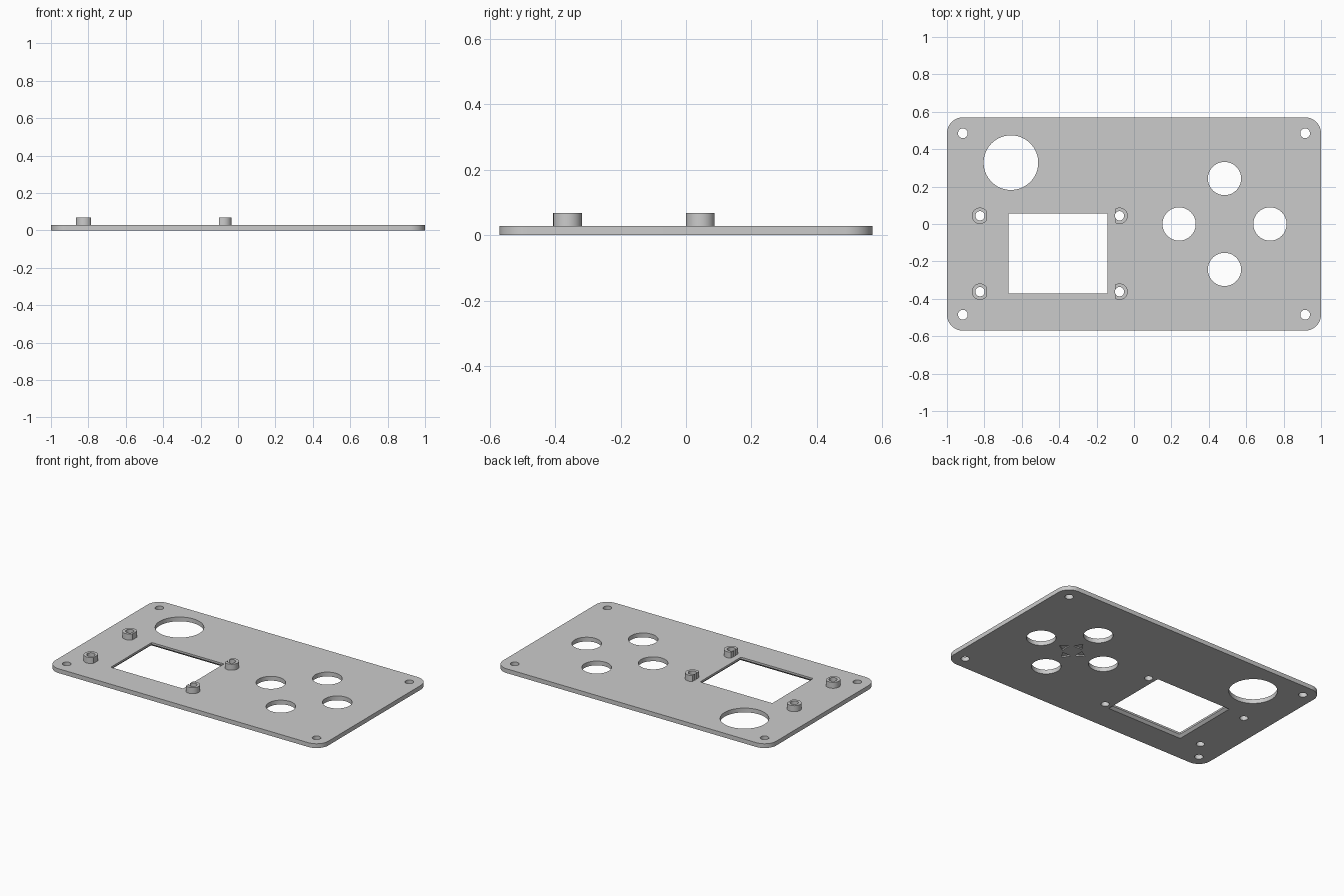
import bpy, bmesh, math
from math import sin, cos, pi

if "Cube" in bpy.data.objects:
    bpy.data.objects.remove(bpy.data.objects["Cube"])

PLATE_TOP, BOSS_TOP = 0.0285, 0.068

grey = bpy.data.materials.new("plain grey")
grey.use_nodes = True
grey.diffuse_color = (0.6, 0.6, 0.6, 1)
grey.node_tree.nodes["Principled BSDF"].inputs["Base Color"].default_value = (0.6, 0.6, 0.6, 1)


def circle(x, y, r, n=48):
    return [(x + r * cos(2 * pi * i / n), y + r * sin(2 * pi * i / n)) for i in range(n)]


def rounded_rect(x, y, hw, hh, r, n=10):
    pts = []
    for q, (sx, sy) in enumerate([(1, 1), (-1, 1), (-1, -1), (1, -1)]):
        for i in range(n + 1):
            a = (q + i / n) * pi / 2
            pts.append((x + sx * (hw - r) + r * cos(a), y + sy * (hh - r) + r * sin(a)))
    return pts


def loft(name, low, high, z0, z1):
    """Solid between two matching outlines."""
    bm = bmesh.new()
    a = [bm.verts.new((x, y, z0)) for x, y in low]
    b = [bm.verts.new((x, y, z1)) for x, y in high]
    bm.faces.new(a[::-1])
    bm.faces.new(b)
    for i in range(len(a)):
        j = (i + 1) % len(a)
        bm.faces.new((a[i], a[j], b[j], b[i]))
    mesh = bpy.data.meshes.new(name)
    bm.to_mesh(mesh)
    bm.free()
    mesh.materials.append(grey)
    obj = bpy.data.objects.new(name, mesh)
    bpy.context.collection.objects.link(obj)
    return obj


def activate(obj):
    bpy.ops.object.select_all(action='DESELECT')
    obj.select_set(True)
    bpy.context.view_layer.objects.active = obj


def cut(obj, low, high=None, z0=-0.05, z1=0.15):
    """Subtract a solid from obj, then discard the cutter."""
    cutter = loft("cutter", low, high or low, z0, z1)
    cutter.hide_render = True
    mod = obj.modifiers.new("cut", 'BOOLEAN')
    mod.operation, mod.solver, mod.object = 'DIFFERENCE', 'EXACT', cutter
    activate(obj)
    bpy.ops.object.modifier_apply(modifier=mod.name)
    bpy.data.objects.remove(cutter)


def smooth(obj):
    activate(obj)
    bpy.ops.object.shade_smooth_by_angle(angle=math.radians(30))


# Panel with rounded corners
outline = rounded_rect(0, 0, 1, 0.57, 0.085)
panel = loft("panel", outline, outline, 0, PLATE_TOP)

# Corner screw holes
for sx in (-1, 1):
    for sy in (-1, 1):
        cut(panel, circle(sx * 0.915, sy * 0.485, 0.026, 32))

# Large round opening and the cross of four button openings
cut(panel, circle(-0.658, 0.328, 0.146, 72))
PAD_X, PAD_R = 0.484, 0.243
directions = [(1, 0), (0, 1), (-1, 0), (0, -1)]
for dx, dy in directions:
    cut(panel, circle(PAD_X + dx * PAD_R, dy * PAD_R, 0.089))

# Display window, bevelled on the underside
wx, wy, hw, hh = -0.4065, -0.158, 0.2645, 0.214
cut(panel, rounded_rect(wx, wy, hw, hh, 0.006, 3))
flare = 0.025
cut(panel, rounded_rect(wx, wy, hw + flare, hh + flare, 0.006, 3),
    rounded_rect(wx, wy, hw, hh, 0.006, 3), -0.01, 0.016)

# Arrow marks engraved in the underside, pointing to each button
for dx, dy in directions:
    arrow = [(0.1, 0), (0.05, 0.032), (0.05, -0.032)]
    cut(panel, [(PAD_X + u * dx - v * dy, u * dy + v * dx) for u, v in arrow],
        None, -0.01, 0.008)

# Display mounting bosses, trimmed flat towards the window
for side, x, trim, sign in (("right", -0.8235, -0.787, 1), ("left", -0.0775, -0.102, -1)):
    for end, y in (("back", 0.044), ("front", -0.362)):
        ring = circle(x, y, 0.0437)
        boss = loft(f"{end}_{side}_boss", ring, ring, PLATE_TOP, BOSS_TOP)
        hole = circle(x, y, 0.025, 32)
        cut(boss, hole)
        cut(boss, rounded_rect(trim + sign * 0.05, y, 0.05, 0.08, 0.001, 1))
        cut(panel, hole)
        smooth(boss)

smooth(panel)
